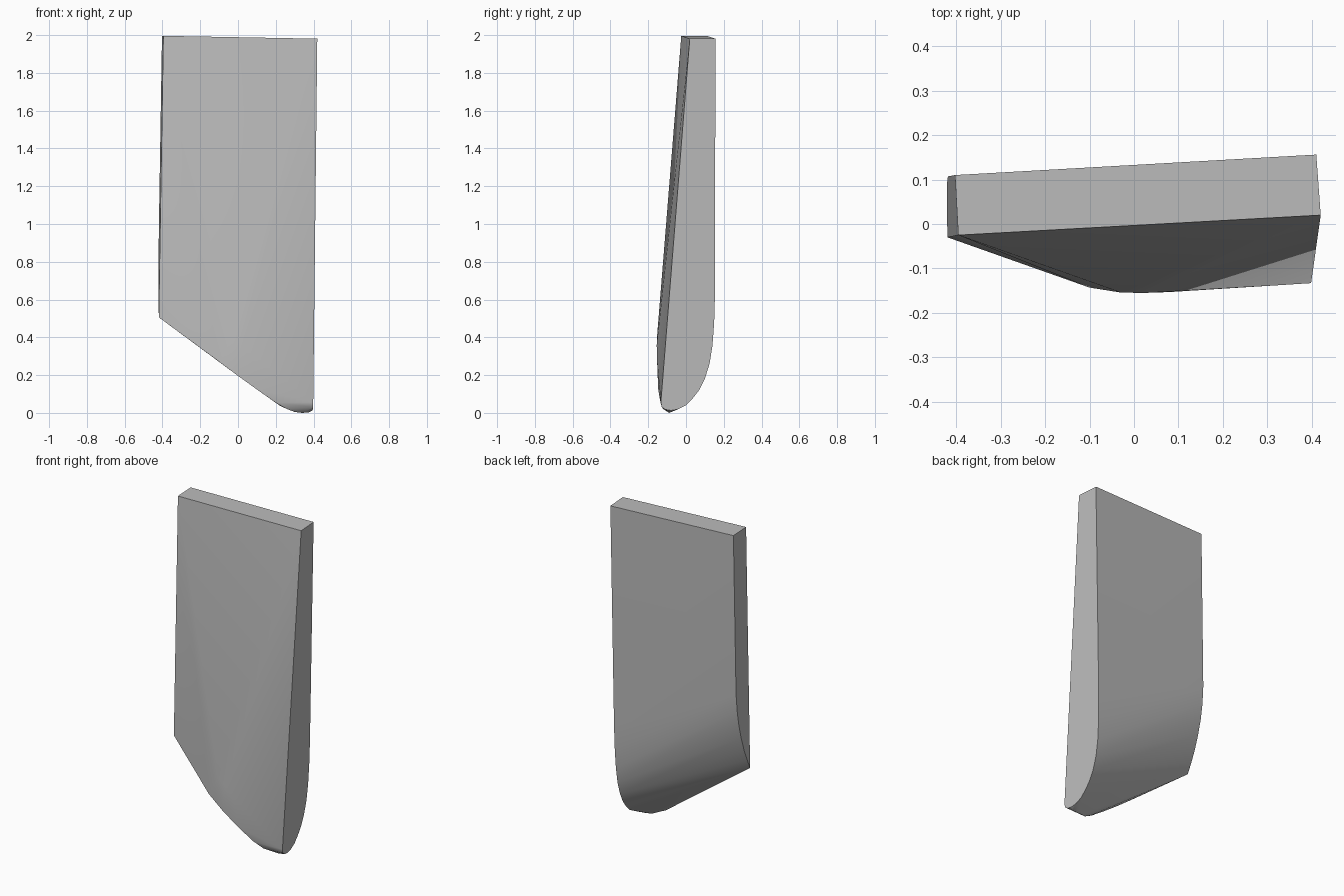
import bpy, bmesh, math

if "Cube" in bpy.data.objects:
    bpy.data.objects.remove(bpy.data.objects["Cube"], do_unlink=True)

# Single grey material
grey = bpy.data.materials.new("plain_grey")
grey.use_nodes = True
colour = (0.5, 0.5, 0.5, 1)
grey.diffuse_color = colour
grey.node_tree.nodes["Principled BSDF"].inputs["Base Color"].default_value = colour


# Slightly tilted flat planes that close the two narrow ends
def tall_end(y, z):
    return (0.42 - 0.073 * (y - 0.02) - 0.017 * (2 - z), y, z)


def short_end(y, z):
    return (-0.395 - 0.055 * (y + 0.025) - 0.0165 * (2 - z), y, z)


# Tall end outline: front edge, rounded foot, back edge
tall_outline = [(0.02, 1.985), (-0.133, 0.06), (-0.128, 0.035), (-0.11, 0.022),
                (-0.08, 0.017), (-0.04, 0.024), (0, 0.045), (0.035, 0.08),
                (0.07, 0.125), (0.1, 0.185), (0.125, 0.265), (0.14, 0.36),
                (0.149, 0.48), (0.153, 0.62), (0.156, 1.985)]

# Short end outline: back edge sweeps forward to a point
short_outline = [(-0.025, 2), (-0.03, 0.51), (0, 0.57), (0.03, 0.64), (0.06, 0.73),
                 (0.083, 0.82), (0.098, 0.91), (0.107, 1.02), (0.11, 2)]

# Swollen front ridge, then the slanted lower edge and its rounded tip
front_ridge = [(-0.03, -0.154, 0.4), (0.02, -0.155, 0.36), (0.08, -0.153, 0.28)]
lower_edge = [(-0.1, -0.143, 0.275), (0, -0.15, 0.2), (0.1, -0.147, 0.128),
              (0.2, -0.135, 0.058), (0.22, -0.115, 0.043), (0.26, -0.12, 0.024),
              (0.3, -0.095, 0.009), (0.34, -0.09, 0.004), (0.375, -0.085, 0.007)]

points = [tall_end(*p) for p in tall_outline]
points += [short_end(*p) for p in short_outline]
points += front_ridge + lower_edge

# Skin the outlines into one convex solid
bm = bmesh.new()
for p in points:
    bm.verts.new(p)
hull = bmesh.ops.convex_hull(bm, input=bm.verts[:])
unused = {v for v in hull["geom_interior"] if isinstance(v, bmesh.types.BMVert)}
bmesh.ops.delete(bm, geom=list(unused), context='VERTS')
bmesh.ops.dissolve_limit(bm, angle_limit=math.radians(0.5),
                         verts=bm.verts[:], edges=bm.edges[:])
bmesh.ops.recalc_face_normals(bm, faces=bm.faces[:])

# Rest the tip on the ground
lowest = min(v.co.z for v in bm.verts)
bmesh.ops.translate(bm, verts=bm.verts[:], vec=(0, 0, -lowest))

mesh = bpy.data.meshes.new("curved_blade_panel")
bm.to_mesh(mesh)
bm.free()
mesh.materials.append(grey)
panel = bpy.data.objects.new("curved_blade_panel", mesh)
bpy.context.collection.objects.link(panel)

bpy.context.view_layer.objects.active = panel
panel.select_set(True)
bpy.ops.object.shade_smooth_by_angle(angle=math.radians(35))
